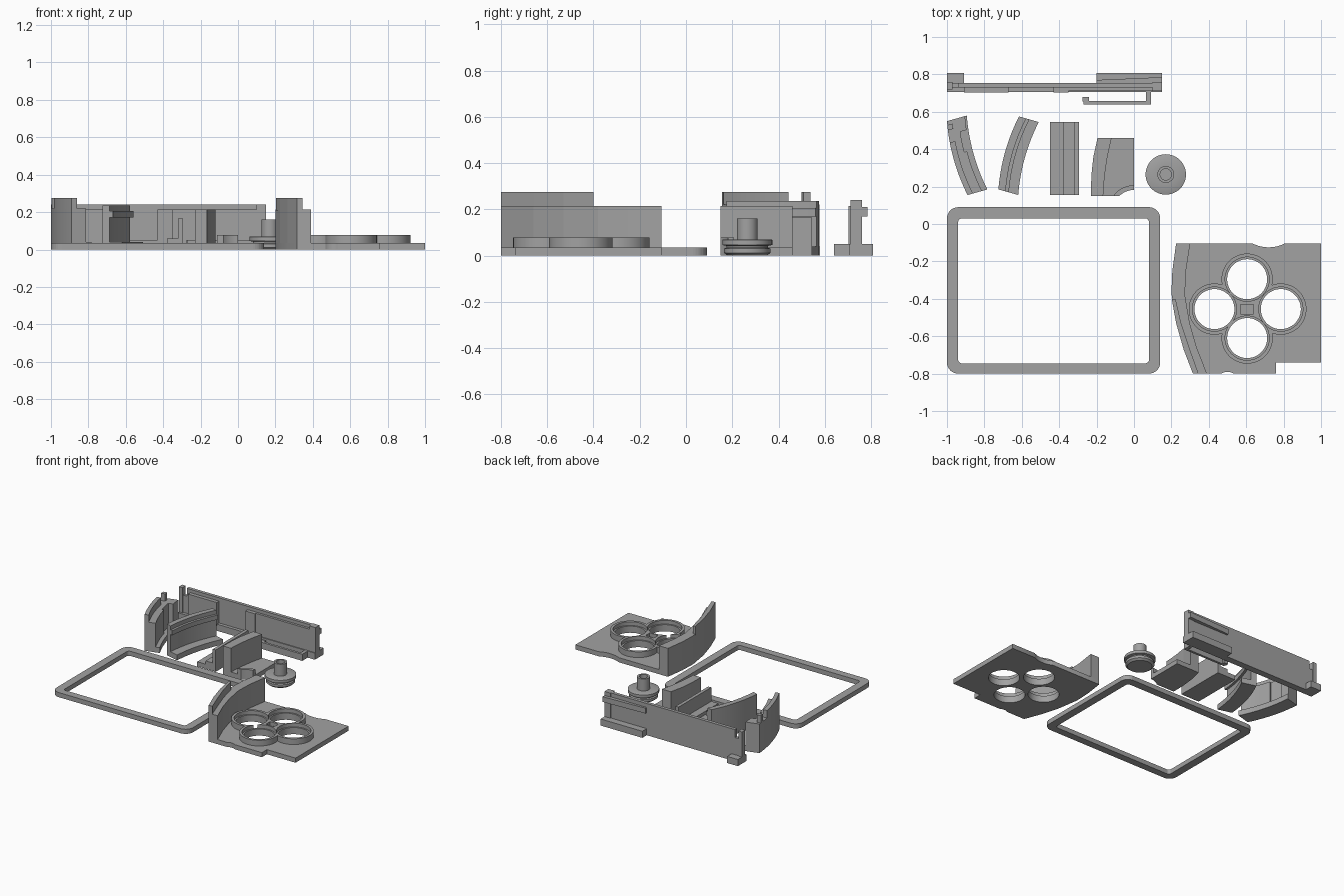
import bpy, bmesh, math
from mathutils import Vector

cube = bpy.data.objects.get("Cube")
if cube:
    bpy.data.objects.remove(cube)

grey = bpy.data.materials.new("plain_grey")
grey.use_nodes = True
grey.diffuse_color = (0.36, 0.36, 0.36, 1)
grey.node_tree.nodes["Principled BSDF"].inputs["Base Color"].default_value = grey.diffuse_color


def finish(bm, name):
    bmesh.ops.recalc_face_normals(bm, faces=bm.faces)
    mesh = bpy.data.meshes.new(name)
    bm.to_mesh(mesh)
    bm.free()
    mesh.materials.append(grey)
    ob = bpy.data.objects.new(name, mesh)
    bpy.context.collection.objects.link(ob)
    return ob


def prism(name, pts, z0, z1):
    bm = bmesh.new()
    face = bm.faces.new([bm.verts.new((x, y, z0)) for x, y in pts])
    top = bmesh.ops.extrude_face_region(bm, geom=[face])
    verts = [v for v in top["geom"] if isinstance(v, bmesh.types.BMVert)]
    bmesh.ops.translate(bm, verts=verts, vec=(0, 0, z1 - z0))
    return finish(bm, name)


def box(name, x0, x1, y0, y1, z0, z1):
    return prism(name, [(x0, y0), (x1, y0), (x1, y1), (x0, y1)], z0, z1)


def arc(cx, cy, r, a0=0, a1=360, n=48):
    return [(cx + r * math.cos(math.radians(a0 + (a1 - a0) * i / n)),
             cy + r * math.sin(math.radians(a0 + (a1 - a0) * i / n))) for i in range(n)]


def disc(name, cx, cy, r, z0, z1):
    return prism(name, arc(cx, cy, r), z0, z1)


def rounded(x0, x1, y0, y1, r):
    pts = []
    for cx, cy, a in ((x1 - r, y1 - r, 0), (x0 + r, y1 - r, 90),
                      (x0 + r, y0 + r, 180), (x1 - r, y0 + r, 270)):
        pts += arc(cx, cy, r, a, a + 90, 8) + arc(cx, cy, r, a + 90, a + 91, 1)
    return pts


def combine(ob, others, operation):
    for other in others:
        mod = ob.modifiers.new("join", "BOOLEAN")
        mod.operation, mod.object, mod.solver = operation, other, "EXACT"
    deps = bpy.context.evaluated_depsgraph_get()
    mesh = bpy.data.meshes.new_from_object(ob.evaluated_get(deps))
    ob.modifiers.clear()
    ob.data = mesh
    for other in others:
        bpy.data.objects.remove(other)


def smooth(ob):
    bpy.ops.object.select_all(action="DESELECT")
    ob.select_set(True)
    bpy.context.view_layer.objects.active = ob
    bpy.ops.object.shade_smooth_by_angle(angle=math.radians(30))


def band(name, p0, p1, a, b, z0, z1, t0=0.0, t1=1.0, n=12):
    """Bowed strip between offsets a and b to the right of the line p0-p1."""
    p0, p1 = Vector(p0), Vector(p1)
    d = (p1 - p0).normalized()
    right = Vector((d.y, -d.x))

    def point(t, off):
        return tuple(p0.lerp(p1, t) + right * (off - 0.08 * t * (1 - t)))
    ts = [t0 + (t1 - t0) * i / n for i in range(n + 1)]
    pts = [point(t, a) for t in ts] + [point(t, b) for t in reversed(ts)]
    smooth(prism(name, pts, z0, z1))


# Flat rectangular frame
frame = prism("screen_frame", rounded(-1, 0.14, -0.8, 0.09, 0.06), 0, 0.035)
combine(frame, [prism("cut", rounded(-0.94, 0.08, -0.745, 0.03, 0.02), -0.1, 0.1)], "DIFFERENCE")

# Button plate with four raised rings
outer = [(.225, -.105), (.205, -.25), (.2, -.37), (.225, -.53), (.265, -.67), (.315, -.8)]
inner = [(.39, -.8), (.335, -.66), (.298, -.53), (.272, -.38), (.278, -.25), (.3, -.105)]
plate = prism("button_plate", outer + [(.76, -.8), (.76, -.74), (1, -.74), (1, -.105)], 0, 0.035)
centres = [(.605, -.295), (.43, -.455), (.785, -.455), (.605, -.61)]
combine(plate, [disc("ring", x, y, 0.137, 0.01, 0.078) for x, y in centres]
        + [box("hub", .55, .66, -.51, -.4, 0.01, 0.078)], "UNION")
combine(plate, [disc("hole", x, y, 0.107, -0.1, 0.2) for x, y in centres]
        + [disc("rebate", x, y, 0.118, 0.05, 0.2) for x, y in centres]
        + [box("pocket", .57, .64, -.48, -.43, 0.05, 0.2),
           disc("notch", .72, .065, 0.19, -0.1, 0.2),
           disc("small_notch", .5, -.85, 0.06, -0.1, 0.2)], "DIFFERENCE")
smooth(plate)
prism("plate_side_wall", outer + inner, 0.03, 0.215)
prism("plate_wall_lip", [(.202, -.4)] + outer[3:] + [(.345, -.8), (.295, -.66), (.252, -.53), (.222, -.4)],
      0.21, 0.275)

# Knob, lathed from a profile
profile = [(0, 0), (.085, 0), (.1, .012), (.1, .03), (.09, .034), (.09, .042), (.108, .046),
           (.108, .068), (.104, .07), (.045, .07), (.045, .16), (.03, .16), (.03, .08), (0, .08)]
bm = bmesh.new()
vs = [bm.verts.new((r, 0, z)) for r, z in profile]
edges = [bm.edges.new(pair) for pair in zip(vs, vs[1:])]
bmesh.ops.spin(bm, geom=vs + edges, axis=(0, 0, 1), cent=(0, 0, 0), angle=math.tau, steps=48)
bmesh.ops.remove_doubles(bm, verts=bm.verts, dist=0.0005)
knob = finish(bm, "knob")
knob.location = (0.17, 0.265, 0)
smooth(knob)

# Corner block with part of a ring
curve = [(-.195, .46), (-.217, .36), (-.228, .26), (-.23, .15)]
block = prism("corner_block", [(0, .15), (0, .46)] + curve, 0, 0.035)
sector = prism("ring_part", [(0, .15)] + [p for p in arc(0, .07, .137, 90, 144.3, 12)] + [(-.111, .15)], 0.01, 0.078)
combine(block, [sector], "UNION")
combine(block, [disc("hole", 0, .07, .112, -.1, .2)], "DIFFERENCE")
smooth(block)
prism("corner_block_wall", curve + [(-.165, .15), (-.157, .26), (-.142, .36), (-.12, .46)], 0.03, 0.215)

# Straight angle piece
box("angle_base", -.45, -.295, .155, .545, 0, .035)
box("angle_step", -.38, -.315, .155, .545, .03, .06)
box("angle_wall", -.32, -.295, .155, .545, .03, .165)

# Inner curved grip piece
a, b = (-.725, .185), (-.615, .575)
band("inner_grip_base", a, b, 0, .11, 0, .04)
band("inner_grip_wall", a, b, 0, .04, .035, .235)
band("inner_grip_rib", a, b, .035, .058, .17, .205)

# Outer curved grip piece
a, b = (-.89, .155), (-1, .55)
band("outer_grip_base", a, b, 0, .11, 0, .04)
band("outer_grip_wall", a, b, 0, .065, .035, .22)
band("outer_grip_lip", a, b, 0, .03, .215, .275, 0, .72)
band("outer_grip_post", a, b, 0, .03, .215, .275, .88, .95)
band("outer_grip_rear_shoulder", a, b, .03, .1, .035, .22, .82, 1)
band("outer_grip_front_shoulder", a, b, .06, .08, .035, .22, 0, .55)

# Long back rail
box("rail_base", -1, .15, .705, .755, 0, .05)
for name, x0, x1 in (("rail_left_foot", -.2, .15), ("rail_right_foot", -1, -.91)):
    box(name, x0, x1, .71, .808, 0, .05)
box("rail_wall", -.94, .15, .73, .755, .04, .24)
box("rail_low_corner", -.97, -.94, .73, .755, .04, .18)
box("rail_end_post", -1, -.97, .72, .76, .04, .24)
box("rail_right_panel", -.91, -.67, .702, .735, .04, .215)
box("rail_middle_panel", -.43, -.35, .702, .735, .04, .215)
box("rail_left_panel", -.35, .1, .712, .735, .04, .215)
box("rail_left_pillar", .1, .15, .712, .76, .04, .24)
prism("rail_hook", [(-.2, .75), (.15, .75), (.15, .785), (-.2, .77)], .17, .21)

# Spring clip in front of the rail
box("clip_bar", -.27, .09, .64, .658, 0, .05)
box("clip_arm", .065, .09, .65, .72, 0, .05)
box("clip_tip", -.275, -.24, .655, .678, 0, .05)
